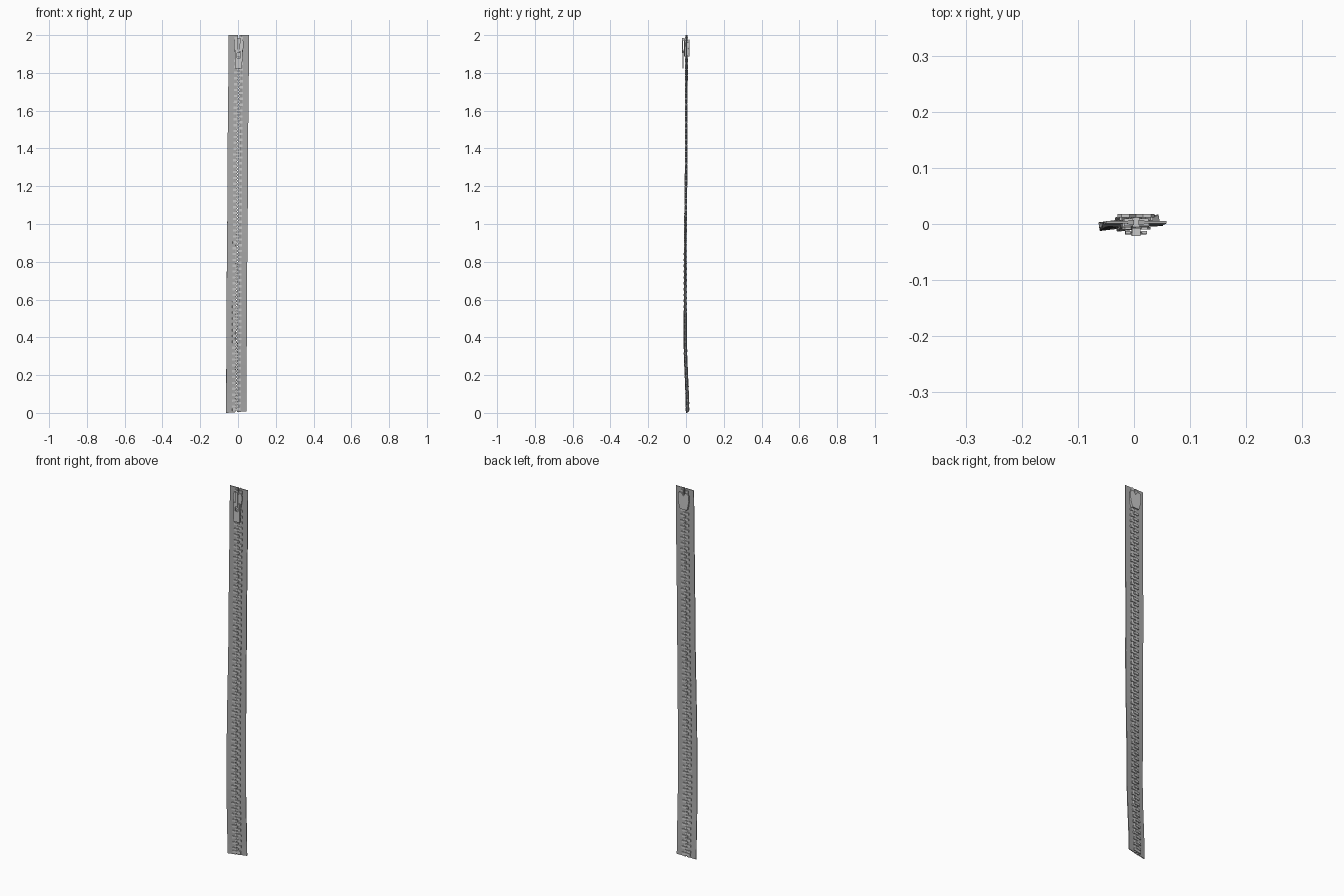
import bpy, bmesh, math
from mathutils import Vector

if "Cube" in bpy.data.objects:
    bpy.data.objects.remove(bpy.data.objects["Cube"])


def mat(name, v):
    m = bpy.data.materials.new(name)
    m.diffuse_color = (*v, 1)
    m.use_nodes = True
    m.node_tree.nodes["Principled BSDF"].inputs["Base Color"].default_value = m.diffuse_color
    return m


TAPE = mat("grey_fabric", (0.40, 0.40, 0.40))
METAL = mat("light_metal", (0.58, 0.58, 0.58))


def interp(z, pts):
    for (a, va), (b, vb) in zip(pts, pts[1:]):
        if z <= b:
            t = max(0, (z - a) / (b - a))
            t = t * t * (3 - 2 * t)
            return va + (vb - va) * t
    return pts[-1][1]


# gentle bend and twist of the whole strip
def bend(x, y, z):
    cx = interp(z, [(0, -0.0095), (0.5, -0.007), (1.2, -0.002), (2, 0.004)])
    cy = interp(z, [(0, 0.008), (0.4, -0.004), (0.8, -0.004), (1.4, 0.001), (2, 0.003)])
    tw = interp(z, [(0, 0.13), (0.4, 0.12), (1.2, 0.0), (2, 0.0)])
    c, s = math.cos(tw), math.sin(tw)
    lift = 0.08 * x * max(0, 1 - z / 0.25)      # skewed bottom edge
    return Vector((cx + x * c - y * s, cy + x * s + y * c, z + lift))


def finish(name, bm, material):
    bmesh.ops.recalc_face_normals(bm, faces=bm.faces)
    me = bpy.data.meshes.new(name)
    bm.to_mesh(me)
    bm.free()
    me.materials.append(material)
    ob = bpy.data.objects.new(name, me)
    bpy.context.collection.objects.link(ob)
    return ob


# closed prism: x-z outline extruded between two y values, following the bend
def prism(bm, outline, y0, y1):
    a = [bm.verts.new(bend(x, y0, z)) for x, z in outline]
    b = [bm.verts.new(bend(x, y1, z)) for x, z in outline]
    bm.faces.new(a)
    bm.faces.new(b)
    for i in range(len(a)):
        j = (i + 1) % len(a)
        bm.faces.new((a[i], a[j], b[j], b[i]))


def box(bm, x0, x1, y0, y1, z0, z1):
    prism(bm, [(x0, z0), (x1, z0), (x1, z1), (x0, z1)], y0, y1)


N = 60
for side, label in ((-1, "left"), (1, "right")):
    # fabric tape with a rolled cord along the inner edge
    bm = bmesh.new()
    section = [(0.004, -0.0045), (0.012, -0.0045), (0.016, -0.002), (0.054, -0.002),
               (0.054, 0.002), (0.016, 0.002), (0.012, 0.0045), (0.004, 0.0045)]
    rings = []
    for i in range(41):
        z = 0.004 + 1.996 * i / 40
        rings.append([bm.verts.new(bend(side * x, y, z)) for x, y in section])
    for r, s in zip(rings, rings[1:]):
        for i in range(8):
            j = (i + 1) % 8
            bm.faces.new((r[i], r[j], s[j], s[i]))
    bm.faces.new(rings[0])
    bm.faces.new(rings[-1])
    finish(label + "_tape", bm, TAPE)

    # interlocking teeth
    bm = bmesh.new()
    pitch = 1.86 / N
    for i in range(N):
        z = 0.035 + pitch * (i + (0.5 if side > 0 else 0))
        prof = [(0.024, -0.006), (0.024, 0.006), (0.005, 0.006), (0.001, 0.004),
                (-0.005, 0.0075), (-0.008, 0.004), (-0.008, -0.004),
                (-0.005, -0.0075), (0.001, -0.004), (0.005, -0.006)]
        prism(bm, [(side * x, z + dz) for x, dz in prof], -0.007, 0.007)
    finish(label + "_teeth", bm, METAL)

    # top stop
    bm = bmesh.new()
    box(bm, *sorted((side * 0.006, side * 0.022)), -0.007, 0.007, 1.972, 1.99)
    finish(label + "_top_stop", bm, METAL)

# bottom stop
bm = bmesh.new()
box(bm, -0.022, 0.022, -0.0075, 0.0075, 0.012, 0.026)
finish("bottom_stop", bm, METAL)

# slider: two shield plates, side flanges and wedge
half = [(0.02, 1.888), (0.026, 1.905), (0.033, 1.94), (0.033, 1.965), (0.026, 1.978),
        (0.012, 1.978), (0.0, 1.962)]
shield = half + [(-x, z) for x, z in reversed(half[:-1])]
for name, y0, y1, k in (("slider_front_plate", -0.013, -0.008, 0.78),
                        ("slider_back_plate", 0.009, 0.015, 1.0)):
    bm = bmesh.new()
    prism(bm, [(x * k, z) for x, z in shield], y0, y1)
    finish(name, bm, METAL)
bm = bmesh.new()
for s in (-1, 1):
    prism(bm, [(s * 0.017, 1.89), (s * 0.022, 1.89), (s * 0.03, 1.94), (s * 0.03, 1.962),
               (s * 0.025, 1.962), (s * 0.025, 1.94)], 0.003, 0.010)
box(bm, -0.006, 0.006, -0.009, 0.010, 1.94, 1.962)
finish("slider_flanges", bm, METAL)

# bridge loop that holds the pull
bm = bmesh.new()
box(bm, -0.008, 0.008, -0.024, -0.019, 1.905, 1.985)
box(bm, -0.008, 0.008, -0.020, -0.010, 1.972, 1.985)
box(bm, -0.008, 0.008, -0.020, -0.010, 1.905, 1.915)
finish("slider_bridge", bm, METAL)

# pull tab: frame with a narrow neck hooked through the bridge
bm = bmesh.new()
box(bm, -0.019, 0.019, -0.021, -0.015, 1.822, 1.880)
box(bm, -0.019, -0.010, -0.021, -0.015, 1.880, 1.922)
box(bm, 0.010, 0.019, -0.021, -0.015, 1.880, 1.922)
box(bm, -0.019, 0.019, -0.0185, -0.015, 1.916, 1.924)
finish("pull_tab", bm, METAL)
